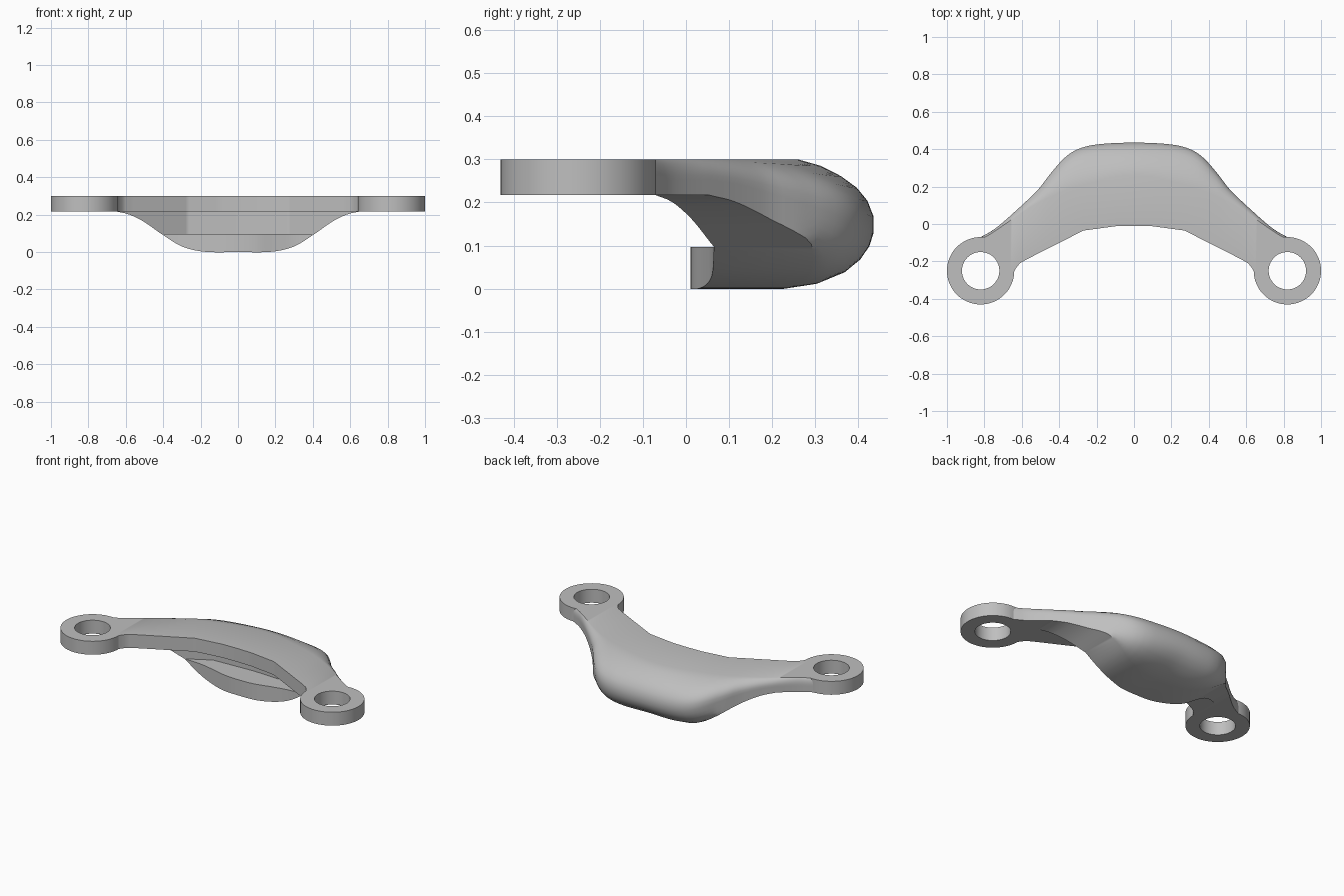
import bpy, bmesh, math

old = bpy.data.objects.get("Cube")
if old:
    bpy.data.objects.remove(old, do_unlink=True)

grey = bpy.data.materials.new("satin_grey")
grey.use_nodes = True
grey.diffuse_color = (0.52, 0.52, 0.52, 1)
grey.node_tree.nodes["Principled BSDF"].inputs["Base Color"].default_value = (0.52, 0.52, 0.52, 1)

TOP, UNDER, LIP = 0.30, 0.217, 0.097
RING_X, RING_Y, RING_R, HOLE_R = 0.82, -0.25, 0.18, 0.10
END, LIP_END = 0.82, 0.41


def finish(bm, name, angle):
    bmesh.ops.recalc_face_normals(bm, faces=bm.faces)
    mesh = bpy.data.meshes.new(name)
    bm.to_mesh(mesh)
    bm.free()
    obj = bpy.data.objects.new(name, mesh)
    bpy.context.collection.objects.link(obj)
    mesh.materials.append(grey)
    bpy.ops.object.select_all(action='DESELECT')
    obj.select_set(True)
    bpy.context.view_layer.objects.active = obj
    bpy.ops.object.shade_smooth_by_angle(angle=math.radians(angle))
    return obj


def curve(points, x, smooth=True):
    """Value at x of a line or smooth curve through (x, value) points."""
    last = len(points) - 1
    i = 0
    while i < last - 1 and x > points[i + 1][0]:
        i += 1
    (x0, y0), (x1, y1) = points[i], points[i + 1]
    s = (x - x0) / (x1 - x0)
    if not smooth:
        return y0 + (y1 - y0) * s

    def slope(k):
        if k == 0:
            return 0
        a, b = points[k - 1], points[min(k + 1, last)]
        return (b[1] - a[1]) / (b[0] - a[0])
    h = x1 - x0
    return ((2*s**3 - 3*s**2 + 1) * y0 + (s**3 - 2*s**2 + s) * h * slope(i)
            + (3*s**2 - 2*s**3) * y1 + (s**3 - s**2) * h * slope(i + 1))


# Guide curves over half the width
front = [(0, -0.01), (0.1, -0.012), (0.27, -0.035), (0.57, -0.187), (0.61, -0.21),
         (0.63, -0.235), (0.65, -0.27), (0.70, -0.25), (0.74, -0.14), (END, -0.10)]
back = [(0, 0.435), (0.2, 0.425), (0.3, 0.40), (0.37, 0.355), (0.45, 0.265),
        (0.51, 0.187), (0.66, 0.045), (0.75, -0.03), (END, -0.07)]
flat_top = [(0, 0.26), (0.3, 0.2), (0.52, 0.11), (0.77, -0.055), (END, -0.08)]
bottom = [(0, 0), (0.18, 0.002), (0.3, 0.03), (LIP_END, LIP), (0.5, 0.16),
          (0.58, 0.2), (0.65, UNDER)]
wall = [(0, 0.155), (0.27, 0.143), (LIP_END, 0.065), (0.65, -0.07), (END, -0.085)]
lip = [(0, 0.01), (0.1, 0.016), (0.2, 0.04), (0.3, 0.06), (LIP_END, 0.065)]
shoulder = [(0, 0), (0.3, 0.05), (0.57, 0.13), (0.78, 0.22), (0.92, 0.32), (1, 0.44)]
belly = [(0, 0.57), (0.04, 0.67), (0.13, 0.77), (0.3, 0.87), (0.62, 0.96), (1, 1)]


def section(x):
    a = abs(x)
    f, w = curve(front, a, False), curve(wall, a, False)
    t, b = curve(flat_top, a), curve(back, a)
    z = curve(bottom, a) if a < 0.65 else UNDER
    l = curve(lip, a) if a < LIP_END else w
    under = 0.23 * max(0, 1 - (a / 0.43) ** 2)
    pts = [(f, UNDER), (f, TOP)]
    pts += [(t + (b - t) * u, TOP - (TOP - z) * v) for u, v in shoulder]
    pts += [(b - under * u, TOP - (TOP - z) * v) for u, v in belly]
    pts += [(l, z), (l, max(z, LIP)), (w, max(z, LIP)), (w, UNDER)]
    return [(x, y, h) for y, h in pts]


# Arched body with its rear bulge, finger slot and lower lip
half = sorted({round(i * 0.02, 3) for i in range(42)} | {0.27, 0.41, 0.57, 0.61, 0.63, 0.65})
stations = [-x for x in reversed(half) if x > 0] + half
bm = bmesh.new()
loops = [[bm.verts.new(p) for p in section(x)] for x in stations]
n = len(loops[0])
for p, q in zip(loops, loops[1:]):
    for i in range(n):
        j = (i + 1) % n
        bm.faces.new((p[i], p[j], q[j], q[i]))
bm.faces.new(loops[0])
bm.faces.new(loops[-1])
bmesh.ops.remove_doubles(bm, verts=bm.verts, dist=0.0003)
bmesh.ops.dissolve_degenerate(bm, edges=bm.edges, dist=0.0002)
finish(bm, "arched_body", 32)


# Mounting eyes at both ends
def mounting_eye(name, side):
    bm = bmesh.new()
    rim = [(HOLE_R, UNDER), (RING_R, UNDER), (RING_R, TOP), (HOLE_R, TOP)]
    steps = 64
    rows = []
    for k in range(steps):
        ang = 2 * math.pi * k / steps
        rows.append([bm.verts.new((side * RING_X + r * math.cos(ang),
                                   RING_Y + r * math.sin(ang), z)) for r, z in rim])
    for k in range(steps):
        p, q = rows[k], rows[(k + 1) % steps]
        for i in range(4):
            j = (i + 1) % 4
            bm.faces.new((p[i], p[j], q[j], q[i]))
    finish(bm, name, 30)


for name, side in (("left_mounting_eye", 1), ("right_mounting_eye", -1)):
    mounting_eye(name, side)
